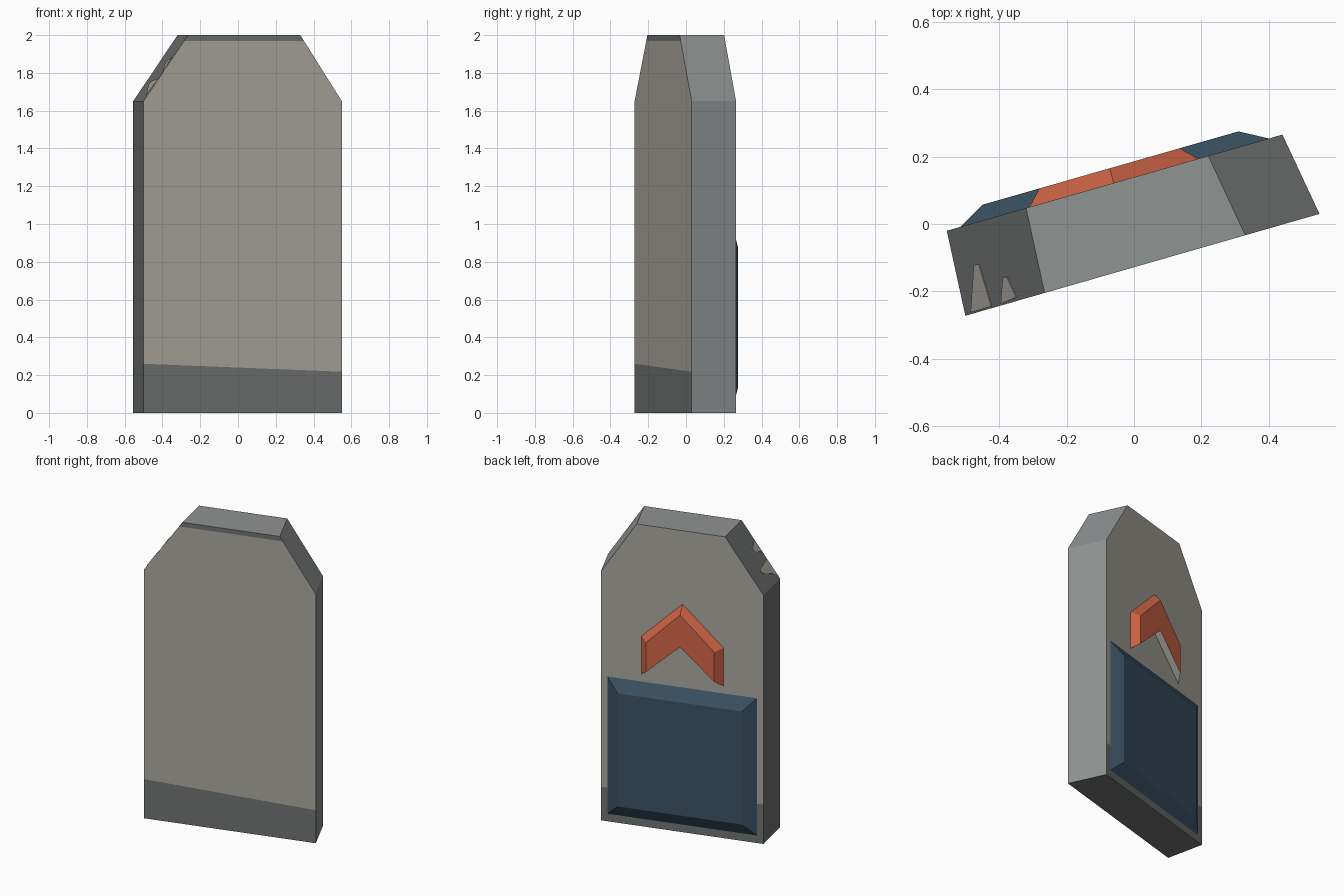
import bpy, bmesh
from mathutils import Vector

if "Cube" in bpy.data.objects:
    bpy.data.objects.remove(bpy.data.objects["Cube"])


def lin(c):
    c /= 255
    return c / 12.92 if c <= 0.04045 else ((c + 0.055) / 1.055) ** 2.4


def material(name, rgb):
    m = bpy.data.materials.new(name)
    m.diffuse_color = (*[lin(c) for c in rgb], 1)
    m.use_nodes = True
    m.node_tree.nodes["Principled BSDF"].inputs["Base Color"].default_value = m.diffuse_color
    return m


stone = material("warm stone", (170, 166, 158))
light = material("light grey", (143, 147, 146))
dark = material("dark grey", (111, 114, 113))
blue = material("slate blue", (58, 82, 100))
orange = material("orange", (208, 100, 70))


def finish(name, bm, mats):
    me = bpy.data.meshes.new(name)
    bm.to_mesh(me)
    bm.free()
    for m in mats:
        me.materials.append(m)
    ob = bpy.data.objects.new(name, me)
    bpy.context.collection.objects.link(ob)
    return ob


BACK = Vector((-0.275, 0.961, 0))


def on_back(x, z, d=0.0):
    """Point on the slanted back plane, pushed out by d."""
    return Vector((x, -0.02 + 0.2864 * (x + 0.555), z)) + BACK * d


def on_front(x, z):
    return Vector((x, -0.272 + 0.2876 * (x + 0.5), z))


def loft(rings):
    """Closed solid through rings of equal point count."""
    bm = bmesh.new()
    vr = [[bm.verts.new(p) for p in r] for r in rings]
    n = len(vr[0])
    for a, b in zip(vr, vr[1:]):
        for i in range(n):
            j = (i + 1) % n
            bm.faces.new((a[i], a[j], b[j], b[i]))
    bm.faces.new(vr[0][::-1])
    bm.faces.new(vr[-1])
    bmesh.ops.recalc_face_normals(bm, faces=bm.faces)
    return bm


# Slab body: front left, front right, back right, back left at each level
def level(z, fl, fr, br, bl):
    return [on_front(fl, z), on_front(fr, z), on_back(br, z), on_back(bl, z)]


wide = (-0.50, 0.55, 0.44, -0.555)
narrow = (-0.265, 0.33, 0.22, -0.32)
rings = [level(0, *wide), level(1.65, *wide), level(2, *narrow)]
bm = loft(rings)

# Cut the painted borders: a slightly tilted foot band and a thin top band
for co, no in (((0, 0, 0.24), (0.04, 0, 1)), ((0, 0, 1.97), (0, 0, 1))):
    bmesh.ops.bisect_plane(bm, geom=bm.verts[:] + bm.edges[:] + bm.faces[:],
                           plane_co=co, plane_no=no)
for f in bm.faces:
    n, c = f.normal, f.calc_center_median()
    if n.z < -0.9:
        f.material_index = 2
    elif n.z > 0.9 or n.x > 0.6:
        f.material_index = 1
    elif n.x < -0.6:
        f.material_index = 2
    elif c.z < 0.24 or (c.z > 1.97 and n.y < 0):
        f.material_index = 2
finish("slab_body", bm, [stone, light, dark])

# Worn patches on the left chamfer: (front to back, bottom to top) fractions
fl, bl, tf, tb = rings[1][0], rings[1][3], rings[2][0], rings[2][3]
normal = (bl - fl).cross(tf - fl).normalized()
if normal.x > 0:
    normal.negate()
patches = [[(0.02, 0.08), (0.53, 0.24), (0.53, 0.30), (0.02, 0.34)],
           [(0.02, 0.46), (0.30, 0.55), (0.30, 0.60), (0.04, 0.66)]]
for k, patch in enumerate(patches, 1):
    pts = [fl.lerp(bl, s).lerp(tf.lerp(tb, s), t) for s, t in patch]
    finish(f"worn_patch_{k}", loft([[p - normal * 0.004 for p in pts],
                                    [p + normal * 0.003 for p in pts]]), [stone])


# Bevelled reliefs on the back
def relief(base, raised):
    return loft([[on_back(x, z, -0.01) for x, z in base],
                 [on_back(x, z) for x, z in base],
                 [on_back(x, z, 0.045) for x, z in raised]])


def rect(x0, x1, z0, z1):
    return [(x0, z0), (x1, z0), (x1, z1), (x0, z1)]


finish("back_panel", relief(rect(-0.515, 0.40, 0.05, 0.96),
                            rect(-0.437, 0.322, 0.13, 0.88)), [blue])


# Upward arrow: straight underside, bevelled ends and top
def chevron(half, peak, shoulder, bottom, notch, mid=-0.06):
    return [(mid - half, bottom), (mid, notch), (mid + half, bottom),
            (mid + half, shoulder), (mid, peak), (mid - half, shoulder)]


bm = relief(chevron(0.25, 1.513, 1.262, 1.01, 1.247),
            chevron(0.208, 1.46, 1.246, 1.05, 1.247))
for f in bm.faces:
    f.material_index = 1 if f.normal.z < -0.3 else 0
finish("back_chevron", bm, [orange, stone])
